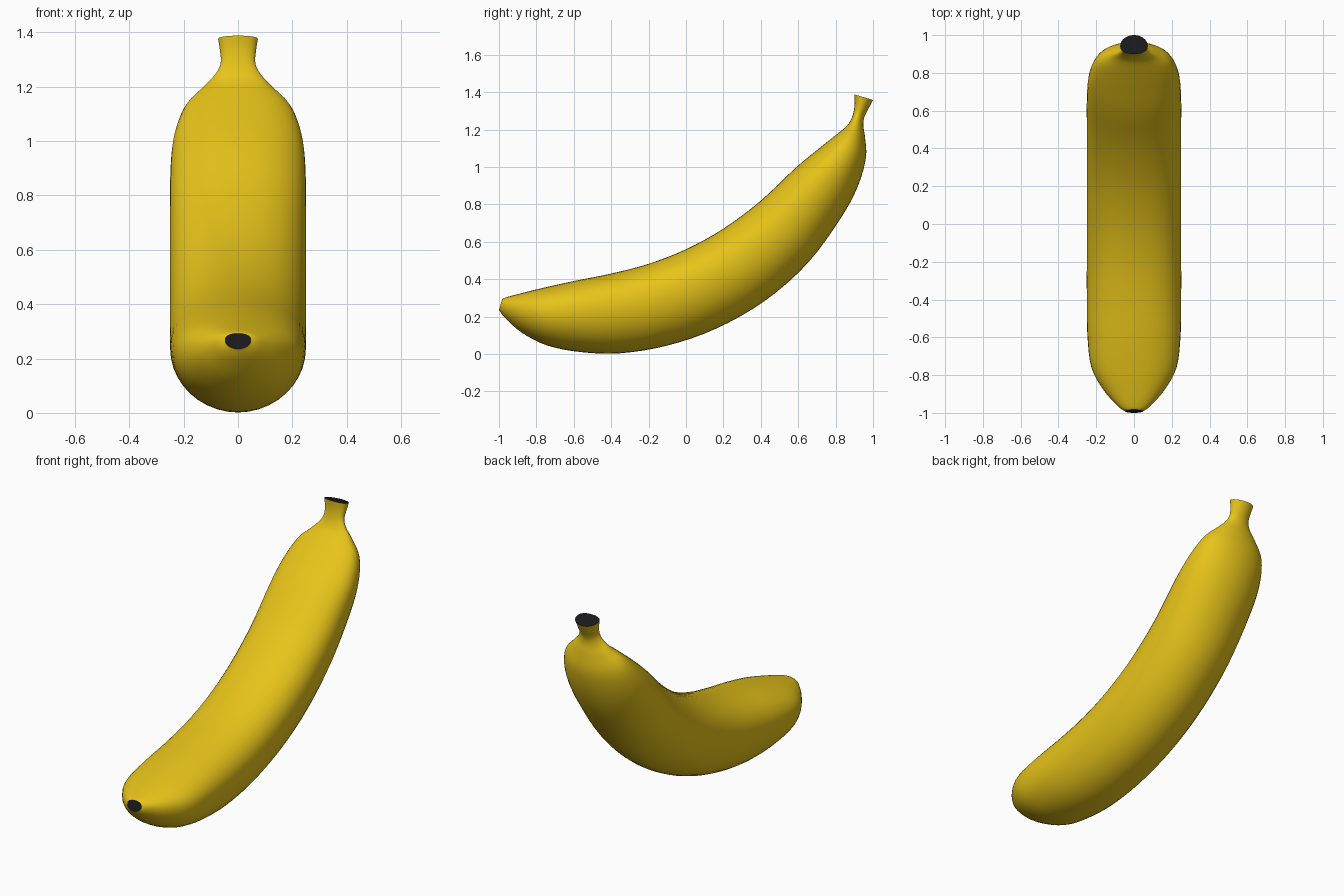
import bpy, bmesh, math
from mathutils import Vector

if "Cube" in bpy.data.objects:
    bpy.data.objects.remove(bpy.data.objects["Cube"])

# Stations along the fruit: inner (y, z), outer (y, z), half width
STATIONS = [
    (-0.983, 0.293, -1.000, 0.235, 0.048),
    (-0.965, 0.302, -0.965, 0.190, 0.085),
    (-0.880, 0.325, -0.875, 0.112, 0.162),
    (-0.770, 0.352, -0.740, 0.045, 0.226),
    (-0.600, 0.390, -0.560, 0.010, 0.247),
    (-0.400, 0.430, -0.350, 0.004, 0.250),
    (-0.200, 0.482, -0.100, 0.045, 0.250),
    (0.000, 0.560, 0.160, 0.135, 0.250),
    (0.200, 0.670, 0.420, 0.283, 0.250),
    (0.400, 0.820, 0.650, 0.485, 0.250),
    (0.580, 0.990, 0.830, 0.730, 0.249),
    (0.700, 1.090, 0.920, 0.900, 0.236),
    (0.800, 1.170, 0.962, 1.050, 0.196),
    (0.860, 1.220, 0.957, 1.160, 0.128),
    (0.885, 1.260, 0.948, 1.220, 0.084),
    (0.897, 1.300, 0.953, 1.265, 0.064),
    (0.902, 1.345, 0.975, 1.310, 0.066),
    (0.900, 1.388, 1.000, 1.358, 0.073),
]
SIDES, STEPS = 40, 4


def spline(a, b, c, d, t):
    """Catmull-Rom blend of four stations."""
    return [0.5 * (2 * q + (r - p) * t + (2 * p - 5 * q + 4 * r - s) * t * t
                   + (3 * q - p - 3 * r + s) * t ** 3)
            for p, q, r, s in zip(a, b, c, d)]


def ring(st):
    """Cross-section: round outer belly, flatter inner side."""
    inner, outer = Vector((0, st[0], st[1])), Vector((0, st[2], st[3]))
    centre = outer.lerp(inner, 0.58)
    pts = []
    for i in range(SIDES):
        a = 2 * math.pi * i / SIDES
        c, s = math.cos(a), math.sin(a)
        e = 2 / 2.3 if s > 0 else 1.0
        x = math.copysign(abs(c) ** e, c) * st[4]
        reach = (inner if s > 0 else outer) - centre
        pts.append(centre + reach * abs(s) ** e + Vector((x, 0, 0)))
    return pts


def material(name, color):
    m = bpy.data.materials.new(name)
    m.diffuse_color = color
    m.use_nodes = True
    m.node_tree.nodes["Principled BSDF"].inputs["Base Color"].default_value = m.diffuse_color
    return m


def add_object(name, bm, mat):
    me = bpy.data.meshes.new(name)
    bm.to_mesh(me)
    bm.free()
    me.materials.append(mat)
    ob = bpy.data.objects.new(name, me)
    bpy.context.collection.objects.link(ob)
    return ob


yellow = material("peel_yellow", (0.80, 0.55, 0.01, 1))
black = material("end_black", (0.01, 0.01, 0.012, 1))

# Refine stations along the length
fine = []
last = len(STATIONS) - 1
for i in range(last):
    quad = [STATIONS[min(max(i + k, 0), last)] for k in (-1, 0, 1, 2)]
    fine += [spline(*quad, j / STEPS) for j in range(STEPS)]
fine.append(STATIONS[-1])

# Peel: lofted skin
bm = bmesh.new()
rings = [[bm.verts.new(p) for p in ring(s)] for s in fine]
for r0, r1 in zip(rings, rings[1:]):
    for i in range(SIDES):
        j = (i + 1) % SIDES
        f = bm.faces.new((r0[j], r0[i], r1[i], r1[j]))
        f.smooth = True
bm.normal_update()
# Make the skin face outwards: the lowest face must point down
low = min(bm.faces, key=lambda f: f.calc_center_median().z)
if low.normal.z > 0:
    bmesh.ops.reverse_faces(bm, faces=bm.faces[:])
add_object("peel", bm, yellow)

# Dark end caps, facing away from the fruit
for name, st, outward in (("blossom_tip", fine[0], Vector((0, -1, 0))),
                          ("stem_end", fine[-1], Vector((0, 0, 1)))):
    bm = bmesh.new()
    face = bm.faces.new([bm.verts.new(p) for p in ring(st)])
    face.normal_update()
    if face.normal.dot(outward) < 0:
        face.normal_flip()
    add_object(name, bm, black)
